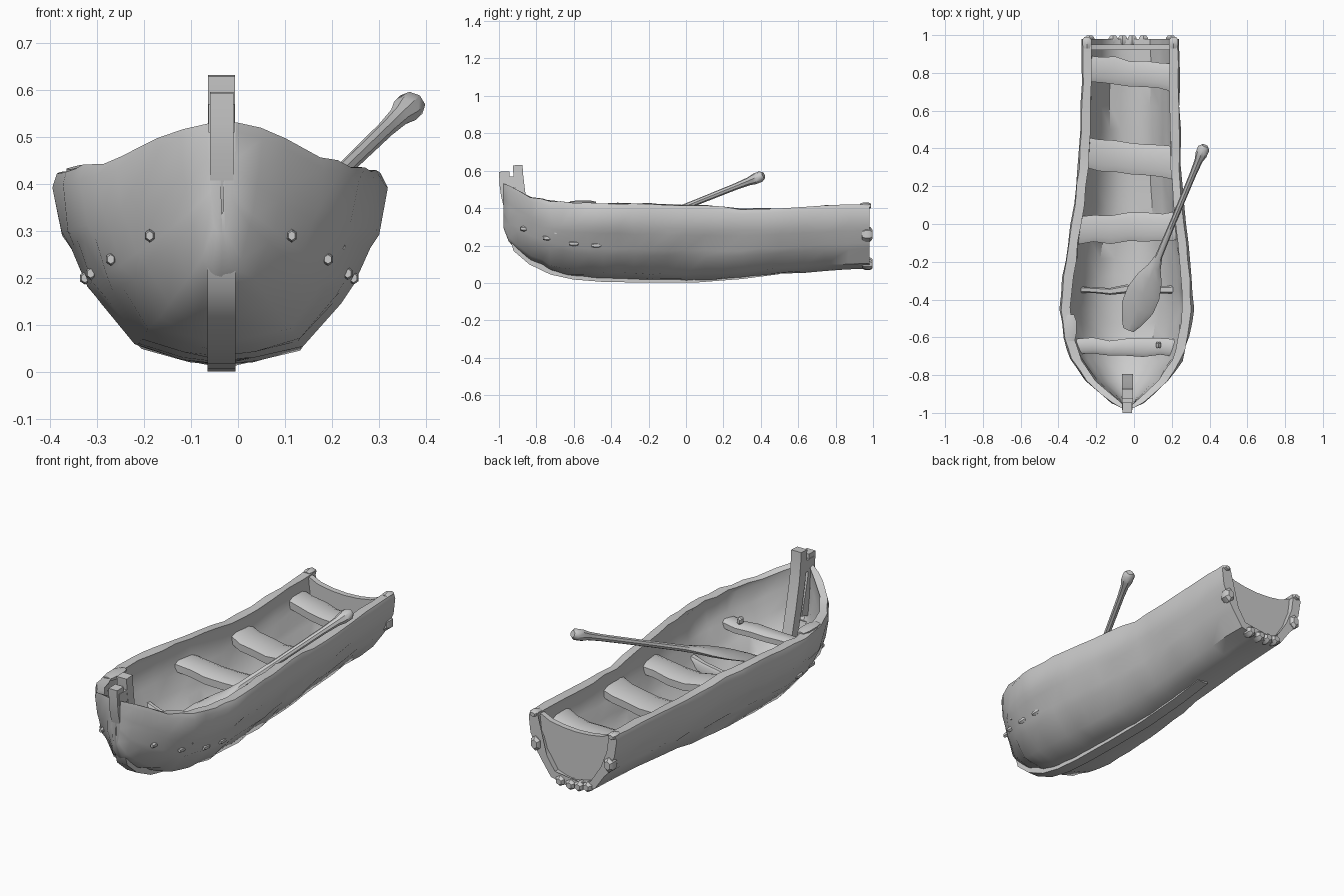
import bpy, bmesh, math, random
from mathutils import Vector

if "Cube" in bpy.data.objects:
    bpy.data.objects.remove(bpy.data.objects["Cube"])

random.seed(4)


def jit(a):
    return random.uniform(-a, a)


def loft(name, rings):
    """Skin a list of equal-length closed rings and cap both ends."""
    bm = bmesh.new()
    vs = [[bm.verts.new(p) for p in r] for r in rings]
    n = len(rings[0])
    for a, b in zip(vs, vs[1:]):
        for i in range(n):
            j = (i + 1) % n
            bm.faces.new((a[i], a[j], b[j], b[i]))
    bm.faces.new(vs[0])
    bm.faces.new(vs[-1])
    bmesh.ops.triangulate(bm, faces=[f for f in bm.faces if len(f.verts) > 4])
    bmesh.ops.recalc_face_normals(bm, faces=bm.faces)
    me = bpy.data.meshes.new(name)
    bm.to_mesh(me)
    bm.free()
    ob = bpy.data.objects.new(name, me)
    bpy.context.collection.objects.link(ob)
    return ob


def lerp_table(table, y):
    for a, b in zip(table, table[1:]):
        if y <= b[0]:
            t = max(0, (y - a[0]) / (b[0] - a[0]))
            return [p + (q - p) * t for p, q in zip(a, b)][1:]
    return table[-1][1:]


# Hull stations: y, half width, rim height, keel height, centre x
STATIONS = [(-.975, .03, .53, .29, -.035), (-.945, .085, .518, .215, -.035),
            (-.90, .14, .497, .17, -.035), (-.83, .22, .458, .115, -.038),
            (-.72, .295, .437, .062, -.04), (-.60, .335, .43, .034, -.04),
            (-.45, .355, .425, .02, -.04), (-.28, .342, .425, .014, -.037),
            (-.10, .318, .42, .012, -.033), (.10, .29, .415, .014, -.028),
            (.30, .272, .395, .028, -.024), (.50, .265, .40, .048, -.02),
            (.75, .26, .412, .066, -.02), (.98, .258, .42, .075, -.02)]
# Cross-section: width fraction, height fraction
SECTION = [(.97, 1), (1, .93), (.955, .68), (.90, .60), (.80, .40),
           (.72, .32), (.50, .09), (.22, .03)]


def section_points(y, inset=0, floor=0):
    w, rim, keel, cx = lerp_table(STATIONS, y)
    w, keel = max(.006, w - inset), keel + floor
    half = [(fx * w, keel + fz * (rim - keel)) for fx, fz in SECTION]
    pts = [(-x, z) for x, z in half] + [(0, keel)] + [(x, z) for x, z in half[::-1]]
    return [Vector((cx + x, y, z)) for x, z in pts]


# Hull shell, slightly lumpy like worn timber
ys = [s[0] for s in STATIONS]
ys = sorted(ys + [(a + b) / 2 for a, b in zip(ys[3:], ys[4:])])
rings = []
for y in ys:
    ring = section_points(y) + section_points(y, .048, .038)[::-1]
    end = y in (ys[0], ys[-1])
    a = .002 if end or y < -.8 else .005
    rings.append([p + Vector((jit(a), 0 if end else jit(a * 2), jit(a))) for p in ring])
loft("hull", rings)

# Transom panel set inside the stern, with a dipped top edge
rings = []
for y in (.92, .95):
    pts = section_points(y, .02, .015)
    cx = pts[8].x
    top = [Vector((cx + f * .22, y, .40 - .035 * (1 - f * f))) for f in (.7, .35, 0, -.35, -.7)]
    rings.append(pts + top)
loft("transom", rings)


def bar(name, path, width, thick, cx=-.035):
    """Rectangular strip following a (y, z) path in the centre plane."""
    rings = []
    for i, (y, z) in enumerate(path):
        p, q = path[max(0, i - 1)], path[min(len(path) - 1, i + 1)]
        t = Vector((0, q[0] - p[0], q[1] - p[1])).normalized()
        n = Vector((0, -t.z, t.y)) * thick / 2
        c, s = Vector((cx, y, z)), Vector((width / 2, 0, 0))
        rings.append([c - s - n, c + s - n, c + s + n, c - s + n])
    return loft(name, rings)


# Keel, bow stem and the inner stem post
bar("keel", [(-.928, .245), (-.91, .18), (-.83, .112), (-.72, .059), (-.60, .033),
             (-.45, .021), (-.2, .016), (.05, .017), (.3, .036), (.5, .062)], .06, .03)
bar("stem", [(-.91, .28), (-.94, .38), (-.962, .47), (-.97, .53), (-.972, .595)], .05, .055)
bar("stem_post", [(-.82, .20), (-.855, .34), (-.885, .48), (-.897, .58), (-.90, .63)], .058, .052)
bar("stem_bridge", [(-.985, .54), (-.89, .54)], .056, .06)


def seat(name, y, z, depth, thick, sag, skew=0.0):
    """Cross plank reaching both hull walls, sagging in the middle."""
    w, rim, keel, cx = lerp_table(STATIONS, y)
    prof = sorted((fz, fx) for fx, fz in SECTION)
    w = lerp_table(prof, (z - .02 - keel) / (rim - keel))[0] * w - .02
    rings = []
    for i in range(7):
        f = i / 3 - 1
        yy = y - f * skew + jit(.008)
        zz = z - sag * (1 - f * f) + jit(.005)
        d = depth / 2 + jit(.006)
        rings.append([Vector((cx + f * w, yy + a * d, zz + b)) for a, b in
                      ((-1, -thick), (-1, -.012), (-.6, 0), (.6, 0), (1, -.012), (1, -thick))])
    return loft(name, rings)


for args in (("bow_seat", -.65, .30, .09, .04, .01, 0), ("rib", -.35, .22, .035, .05, .05, 0),
             ("middle_seat", -.02, .33, .15, .05, .03, -.01),
             ("rear_seat", .35, .34, .17, .05, .035, .03),
             ("stern_seat", .80, .36, .14, .05, .035, .03)):
    seat(*args)


def lump(name, loc, size):
    """Small rough block."""
    x, y, z = size
    rings = []
    for s, k in ((-1, .7), (-.4, 1), (.5, 1), (1, .6)):
        rings.append([Vector(loc) + Vector((x * k * math.cos(a), y * s, z * k * math.sin(a)))
                      for a in [math.tau * (i + .5) / 6 for i in range(6)]])
    return loft(name, rings)


# Worn blocks on the stern, rim and bow seat
for x, z in ((-.11, .11), (-.06, .10), (-.01, .095), (.05, .10)):
    lump("stern_block", (x, .97, z), (.028, .028, .027))
for s in (-1, 1):
    lump("stern_corner", (-.02 + s * .23, .96, .412), (.026, .03, .018))
    lump("stern_side_block", (-.02 + s * .215, .97, .26), (.03, .028, .04))
lump("rim_block", (-.335, -.55, .425), (.035, .07, .016))
lump("seat_peg", (.13, -.64, .31), (.016, .016, .022))

# Splintered plank scraps along the bow
PROF = sorted((fz, fx) for fx, fz in SECTION)
for s in (-1, 1):
    for y, z in ((-.86, .29), (-.74, .24), (-.6, .21), (-.48, .20)):
        w, rim, keel, cx = lerp_table(STATIONS, y)
        half = lerp_table(PROF, (z - keel) / (rim - keel))[0] * w
        lump("splinter", (cx + s * (half - .002), y, z), (.012, .025, .014))

# Oar: flat blade, thin shaft and thick grip; rows are t, half width, half thickness
tip, grip = Vector((-.03, -.56, .185)), Vector((.375, .415, .575))
axis = (grip - tip).normalized()
side = axis.cross(Vector((0, 0, 1))).normalized()
up = side.cross(axis)
PROFILE = [(0, .03, .008), (.04, .055, .011), (.12, .088, .014), (.2, .09, .016),
           (.28, .068, .018), (.34, .036, .018), (.40, .019, .017), (.6, .016, .016),
           (.85, .018, .018), (.92, .022, .022), (.95, .031, .029), (.985, .032, .029),
           (1, .018, .018)]
loft("oar", [[tip.lerp(grip, t) + side * w * math.cos(a) + up * h * math.sin(a)
              for a in [math.tau * i / 8 for i in range(8)]] for t, w, h in PROFILE])

# Smooth shading with crisp edges
for ob in bpy.context.scene.objects:
    ob.select_set(True)
    bpy.context.view_layer.objects.active = ob
bpy.ops.object.shade_smooth_by_angle(angle=math.radians(40))
